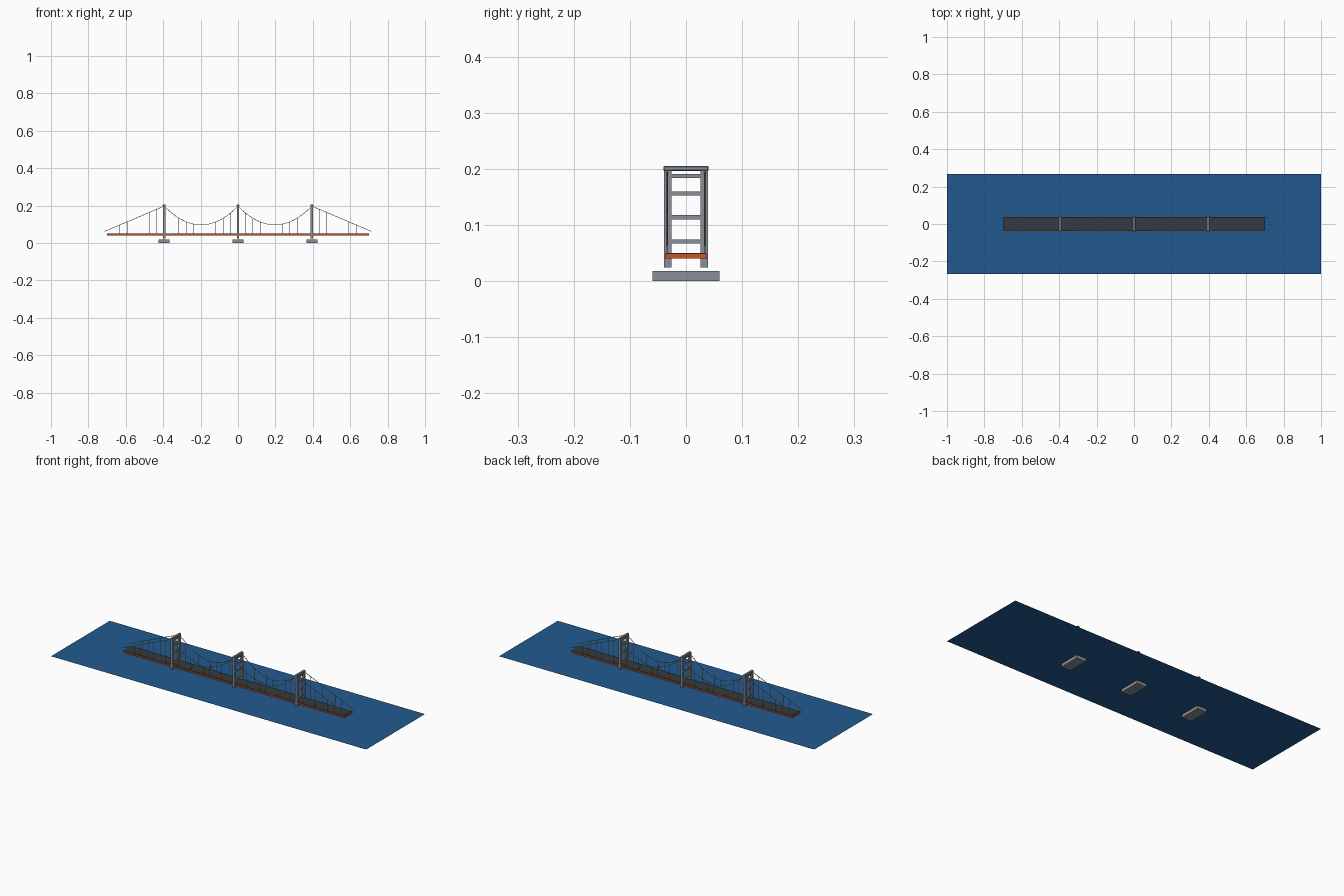
import bpy

cube = bpy.data.objects.get("Cube")
if cube:
    bpy.data.objects.remove(cube, do_unlink=True)


def material(name, rgb):
    m = bpy.data.materials.new(name)
    m.use_nodes = True
    m.diffuse_color = (*rgb, 1)
    m.node_tree.nodes["Principled BSDF"].inputs["Base Color"].default_value = (*rgb, 1)
    return m


WATER = material("water blue", (0.016, 0.102, 0.275))
STONE = material("concrete grey", (0.25, 0.28, 0.31))
ROAD = material("asphalt", (0.037, 0.043, 0.05))
ORANGE = material("girder orange", (0.6, 0.085, 0.014))
CABLE = material("cable grey", (0.42, 0.42, 0.42))

TOWERS = (-0.395, 0, 0.395)
SPAN = 0.395
CABLE_Y = 0.034
TOP, LOW = 0.197, 0.097
ANCHOR_X, ANCHOR_Z = 0.713, 0.062
DECK_END, DECK_TOP = 0.7, 0.05


def link(name, data, mat):
    ob = bpy.data.objects.new(name, data)
    data.materials.append(mat)
    bpy.context.collection.objects.link(ob)
    return ob


def box(name, mat, x, y, z, bevel=0):
    """Box spanning the given (low, high) ranges."""
    bpy.ops.mesh.primitive_cube_add(size=1)
    ob = bpy.context.object
    ob.name = name
    ranges = (x, y, z)
    for v in ob.data.vertices:
        v.co = [r[0] if c < 0 else r[1] for c, r in zip(v.co, ranges)]
    ob.data.materials.append(mat)
    if bevel:
        mod = ob.modifiers.new("bevel", "BEVEL")
        mod.width = bevel
        mod.segments = 1
    return ob


def wires(name, paths, radius):
    """One curve object holding several round wires."""
    cu = bpy.data.curves.new(name, "CURVE")
    cu.dimensions = "3D"
    cu.bevel_depth = radius
    cu.bevel_resolution = 1
    cu.use_fill_caps = True
    for path in paths:
        sp = cu.splines.new("POLY")
        sp.points.add(len(path) - 1)
        for p, co in zip(sp.points, path):
            p.co = (*co, 1)
    return link(name, cu, CABLE)


def cable_height(x):
    """Straight outside the outer towers, parabolic between towers."""
    x = abs(x)
    if x > SPAN:
        t = (x - SPAN) / (ANCHOR_X - SPAN)
        return TOP + (ANCHOR_Z - TOP) * t
    t = 2 * x / SPAN - 1
    return LOW + (TOP - LOW) * t * t


# Water sheet
bpy.ops.mesh.primitive_plane_add(size=2, location=(0, 0, 0.026))
water = bpy.context.object
water.name = "water"
water.scale.y = 0.266
water.data.materials.append(WATER)

# Towers with footings, legs, cross beams and a cap
for i, tx in enumerate(TOWERS):
    box(f"footing_{i}", STONE, (tx - 0.03, tx + 0.03), (-0.06, 0.06), (0, 0.018))
    for side, s in (("front", -1), ("back", 1)):
        y = sorted((s * 0.026, s * 0.0395))
        box(f"tower_leg_{side}_{i}", STONE, (tx - 0.0065, tx + 0.0065), y, (0.024, 0.2))
    for j, z in enumerate((0.0705, 0.1135, 0.156, 0.187)):
        box(f"cross_beam_{i}_{j}", STONE, (tx - 0.0045, tx + 0.0045),
            (-0.028, 0.028), (z - 0.0038, z + 0.0038))
    box(f"tower_cap_{i}", STONE, (tx - 0.0075, tx + 0.0075),
        (-0.0405, 0.0405), (0.196, 0.205), 0.002)

# Deck
box("girder", ORANGE, (-DECK_END, DECK_END), (-0.0375, 0.0375), (0.04, 0.048))
box("road", ROAD, (-DECK_END, DECK_END), (-0.0355, 0.0355), (0.048, DECK_TOP))

# Main cables and hangers on each side
steps = 160
xs = [ANCHOR_X * (2 * k / steps - 1) for k in range(steps + 1)]
xs = sorted(xs + list(TOWERS))
pitch = SPAN / 10
hanger_xs = [k * pitch for k in range(-17, 18) if k % 10]
for side, y in (("front", -CABLE_Y), ("back", CABLE_Y)):
    wires(f"main_cable_{side}", [[(x, y, cable_height(x)) for x in xs]], 0.0016)
    wires(f"hangers_{side}",
          [[(x, y, DECK_TOP - 0.001), (x, y, cable_height(x))] for x in hanger_xs], 0.0008)
